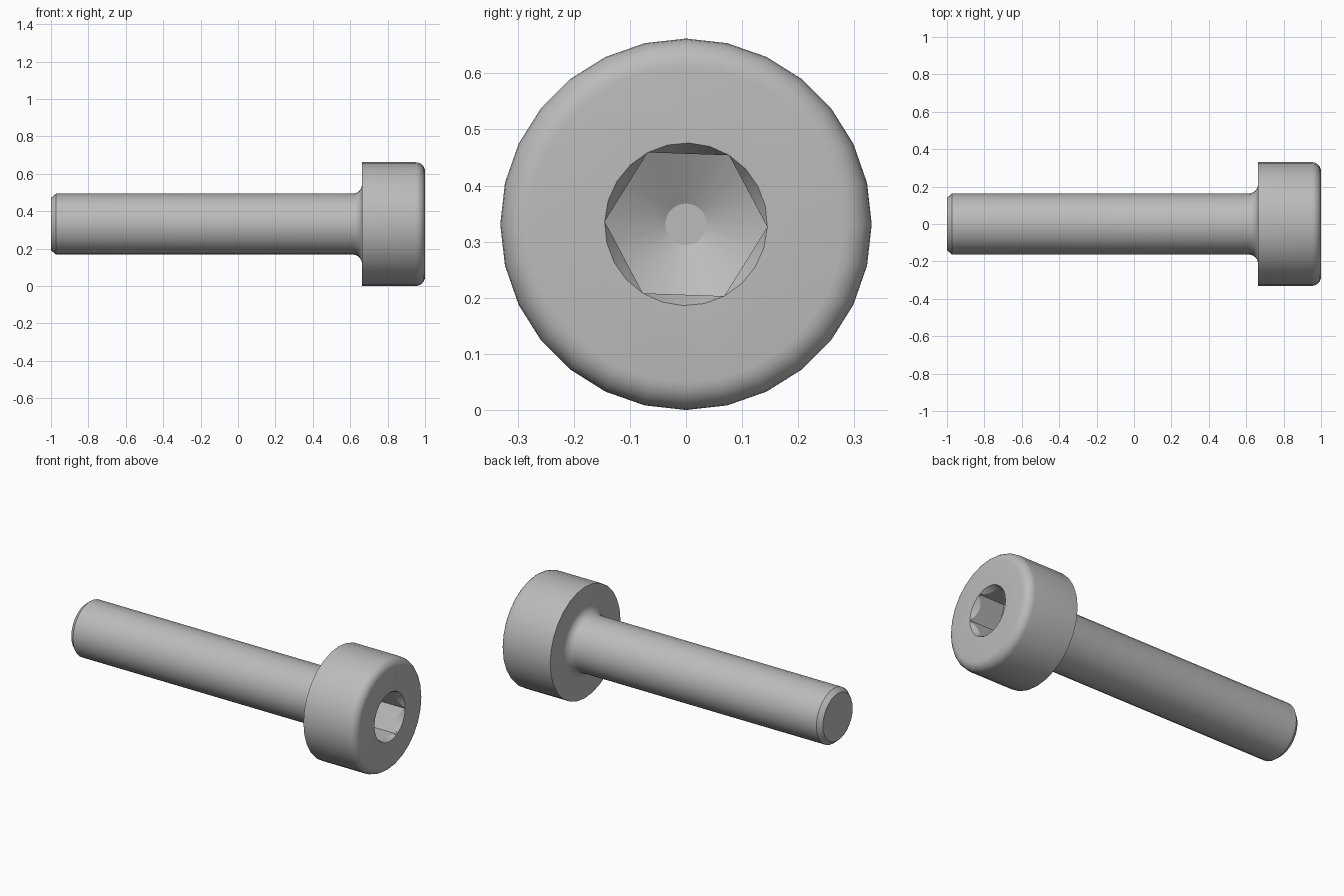
import bpy, bmesh
from math import sin, cos, pi, radians

if "Cube" in bpy.data.objects:
    bpy.data.objects.remove(bpy.data.objects["Cube"], do_unlink=True)

HEAD_R, SHANK_R, HEX_R = 0.331, 0.163, 0.145
FILLET = 0.05

steel = bpy.data.materials.new("grey steel")
steel.use_nodes = True
steel.diffuse_color = (0.5, 0.5, 0.5, 1)
steel.node_tree.nodes["Principled BSDF"].inputs["Base Color"].default_value = (0.5, 0.5, 0.5, 1)


def lathe(name, profile, sides, turn=0.0):
    """Closed solid of revolution about the x axis from (x, radius) points."""
    bm = bmesh.new()
    rings = []
    for x, r in profile:
        angles = [turn + 2 * pi * i / sides for i in range(sides)]
        rings.append([bm.verts.new((x, r * cos(a), HEAD_R + r * sin(a))) for a in angles])
    for a, b in zip(rings, rings[1:]):
        for i in range(sides):
            j = (i + 1) % sides
            bm.faces.new((a[i], a[j], b[j], b[i]))
    bm.faces.new(rings[0])
    bm.faces.new(rings[-1])
    bmesh.ops.recalc_face_normals(bm, faces=bm.faces)
    mesh = bpy.data.meshes.new(name)
    bm.to_mesh(mesh)
    bm.free()
    mesh.materials.append(steel)
    obj = bpy.data.objects.new(name, mesh)
    bpy.context.collection.objects.link(obj)
    return obj


def arc(cx, cr, start, end, steps=6):
    """Quarter round in the profile plane."""
    angles = [radians(start + (end - start) * i / steps) for i in range(steps + 1)]
    return [(cx + FILLET * cos(a), cr + FILLET * sin(a)) for a in angles]


# Bolt body: chamfered tip, shank, neck fillet, rounded head
body = [(-1, 0.14), (-0.973, SHANK_R)]
body += arc(0.663 - FILLET, SHANK_R + FILLET, -90, 0)
body += [(0.663, HEAD_R)]
body += arc(1 - FILLET, HEAD_R - FILLET, 90, 0)
bolt = lathe("socket_head_bolt", body, 28, pi / 2)

# Socket: hexagonal hole, limited at the bottom by a drill cone
hexagon = lathe("hex_cutter", [(0.76, HEX_R), (1.1, HEX_R)], 6, radians(-2))
drill = lathe("drill_cutter", [(0.77, 0.037), (0.832, HEX_R + 0.002), (1.2, HEX_R + 0.002)], 24, radians(-2))
# Countersink that breaks the edge of the hexagon
sink = lathe("countersink_cutter", [(0.9, HEX_R - 0.058), (1, HEX_R), (1.05, HEX_R + 0.029)], 24, radians(-2))


def boolean(target, cutter, operation):
    mod = target.modifiers.new(operation.lower(), "BOOLEAN")
    mod.operation, mod.object, mod.solver = operation, cutter, "EXACT"
    bpy.context.view_layer.objects.active = target
    bpy.ops.object.modifier_apply(modifier=mod.name)
    bpy.data.objects.remove(cutter, do_unlink=True)


boolean(hexagon, drill, "INTERSECT")
boolean(bolt, hexagon, "DIFFERENCE")
boolean(bolt, sink, "DIFFERENCE")

bpy.ops.object.select_all(action="DESELECT")
bolt.select_set(True)
bpy.context.view_layer.objects.active = bolt
bpy.ops.object.shade_smooth_by_angle(angle=radians(28))
